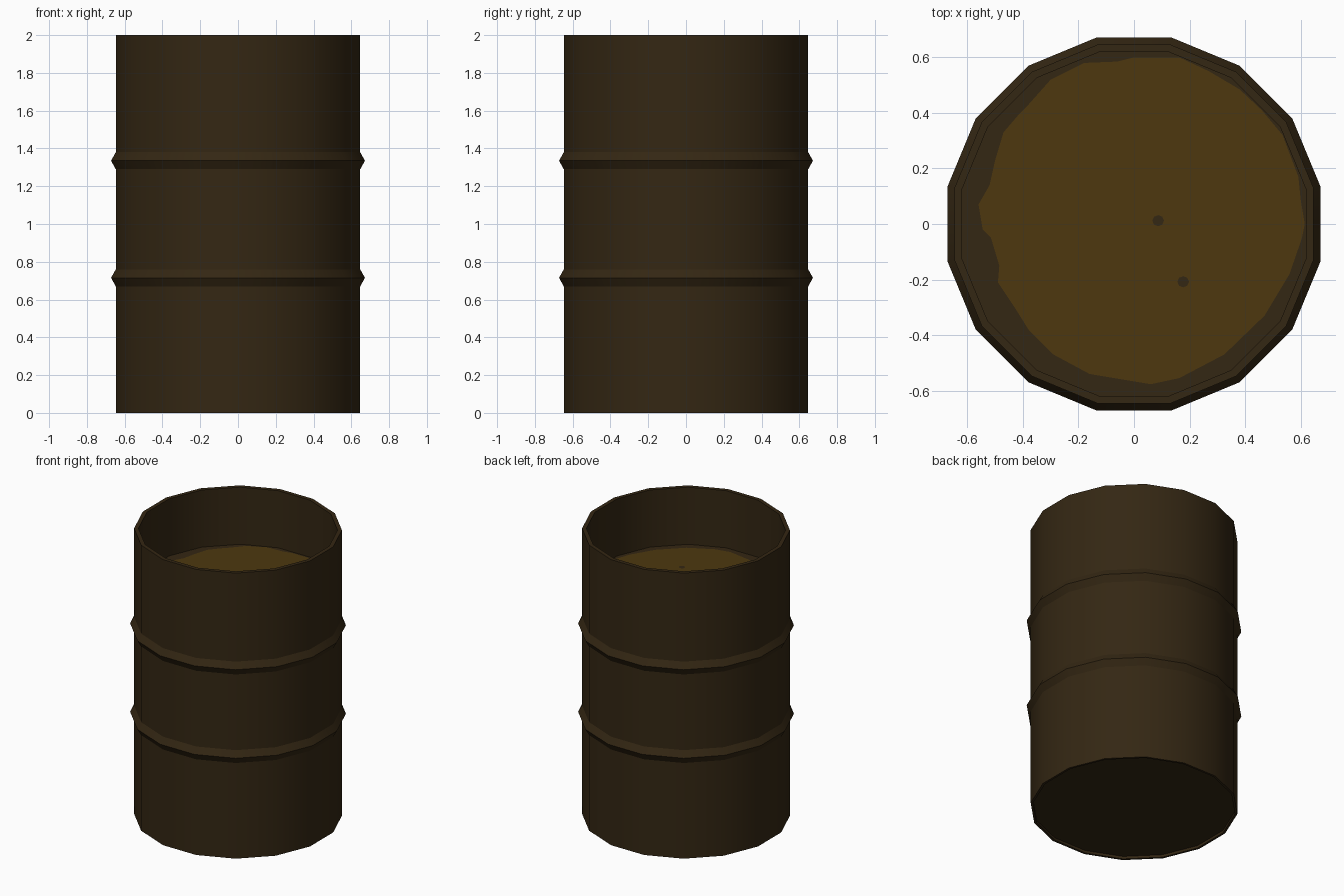
import bpy, bmesh, math

if "Cube" in bpy.data.objects:
    bpy.data.objects.remove(bpy.data.objects["Cube"])

SIDES = 16
STEP = 2 * math.pi / SIDES
FLOOR_Z = 1.6


def material(name, rgb):
    m = bpy.data.materials.new(name)
    m.diffuse_color = (*rgb, 1)
    m.use_nodes = True
    m.node_tree.nodes["Principled BSDF"].inputs["Base Color"].default_value = m.diffuse_color
    return m


def make_object(name, bm, mat):
    me = bpy.data.meshes.new(name)
    bm.to_mesh(me)
    bm.free()
    me.materials.append(mat)
    ob = bpy.data.objects.new(name, me)
    bpy.context.collection.objects.link(ob)
    return ob


def plate(name, points, z, mat):
    bm = bmesh.new()
    f = bm.faces.new([bm.verts.new((x, y, z)) for x, y in points])
    f.normal_update()
    if f.normal.z < 0:
        f.normal_flip()
    make_object(name, bm, mat)


rust = material("dark_rust_brown", (0.034, 0.020, 0.0065))
ochre = material("murky_ochre", (0.074, 0.039, 0.0047))

# Drum profile: (flat-to-axis distance, z), from underside to inner lid
profile = [(0.632, 0.018), (0.632, 0.0), (0.647, 0.0)]
for z in (0.715, 1.335):  # two rolling hoops
    profile += [(0.647, z - 0.045), (0.672, z), (0.647, z + 0.045)]
profile += [(0.647, 2.0), (0.62, 2.0), (0.62, FLOOR_Z)]

bm = bmesh.new()
rings = []
for a, z in profile:
    r = a / math.cos(STEP / 2)
    rings.append([bm.verts.new((r * math.cos((i + .5) * STEP),
                                r * math.sin((i + .5) * STEP), z))
                  for i in range(SIDES)])
for low, high in zip(rings, rings[1:]):
    for i in range(SIDES):
        j = (i + 1) % SIDES
        bm.faces.new((low[i], low[j], high[j], high[i]))
bm.faces.new(rings[0][::-1])
bm.faces.new(rings[-1])
drum = make_object("drum", bm, rust)
bpy.context.view_layer.objects.active = drum
drum.select_set(True)
bpy.ops.object.shade_smooth_by_angle(angle=math.radians(25))

# Ragged stain on the sunken surface
stain = [(.615, 0), (.60, .09), (.592, .17), (.535, .32), (.46, .41), (.38, .485),
         (.27, .55), (.163, .60), (0, .60), (-.06, .585), (-.18, .58), (-.30, .52),
         (-.38, .43), (-.41, .40), (-.47, .33), (-.50, .23), (-.52, .14),
         (-.56, .07), (-.545, -.02), (-.515, -.05), (-.485, -.15), (-.49, -.21),
         (-.43, -.30), (-.38, -.38), (-.29, -.47), (-.16, -.54), (.06, -.577),
         (.163, -.555), (.325, -.47), (.47, -.33), (.56, -.18), (.605, -.05)]
plate("stain", stain, FLOOR_Z + 0.004, ochre)

# Two bare specks in the stain
for n, (cx, cy) in enumerate([(0.087, 0.012), (0.177, -0.208)]):
    plate(f"speck_{n + 1}",
          [(cx + .021 * math.cos(k * math.pi / 4), cy + .02 * math.sin(k * math.pi / 4))
           for k in range(8)], FLOOR_Z + 0.008, rust)
